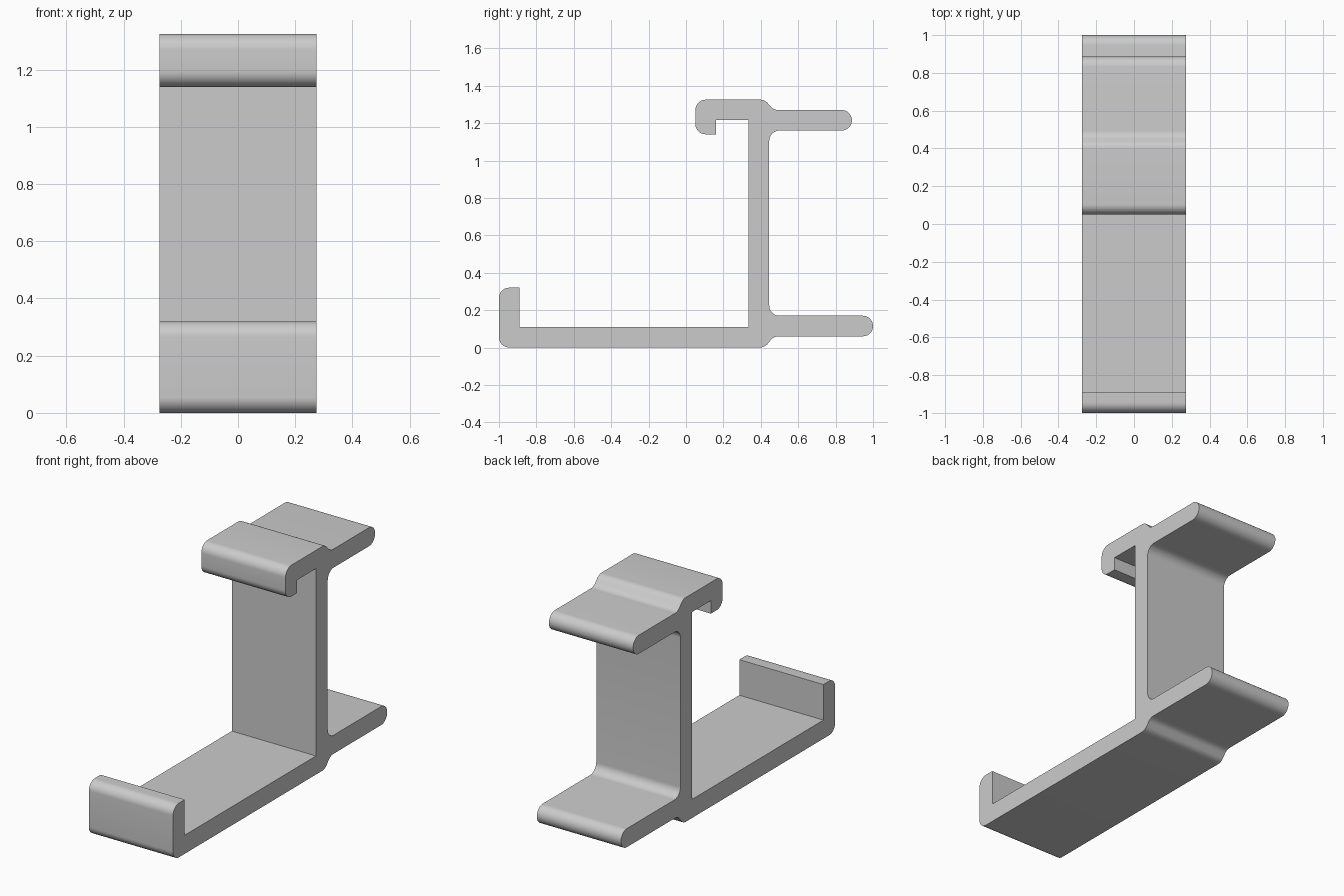
import bpy, bmesh
from math import tan
from mathutils import Vector

cube = bpy.data.objects.get("Cube")
if cube:
    bpy.data.objects.remove(cube, do_unlink=True)

HALF_WIDTH = 0.275
R = 0.055          # common edge radius
STEPS = 10         # segments per rounded corner


def fillet(corners):
    """Turn (y, z, radius) corners into a smooth closed outline."""
    outline = []
    for i, (y, z, r) in enumerate(corners):
        p = Vector((y, z))
        if r == 0:
            outline.append(p)
            continue
        a = (Vector(corners[i - 1][:2]) - p).normalized()
        b = (Vector(corners[(i + 1) % len(corners)][:2]) - p).normalized()
        half = a.angle(b) / 2
        start, end = p + a * r / tan(half), p + b * r / tan(half)
        centre = p + (a + b).normalized() * (r * r + (r / tan(half)) ** 2) ** 0.5
        for k in range(STEPS + 1):
            t = k / STEPS
            u, v = start - centre, end - centre
            turn = u.angle_signed(v) * t
            outline.append(centre + Vector((u.x, u.y)) @ rotation(turn))
    clean = []
    for p in outline:
        if not clean or (p - clean[-1]).length > 1e-4:
            clean.append(p)
    return clean


def rotation(angle):
    from mathutils import Matrix
    return Matrix.Rotation(angle, 2)


# Side profile, counter-clockwise from the bottom front edge
profile = [
    (-1.0, 0.0, R), (0.42, 0.0, R), (0.47, 0.06, R),            # base underside, step
    (1.0, 0.06, R), (1.0, 0.17, R), (0.445, 0.17, R),           # lower rear tab
    (0.445, 1.16, R), (0.887, 1.16, R), (0.887, 1.27, R),       # post, upper rear tab
    (0.47, 1.27, R), (0.42, 1.325, R),                          # step to hook top
    (0.05, 1.325, R), (0.05, 1.14, R), (0.16, 1.14, 0),         # hook
    (0.16, 1.217, 0), (0.335, 1.217, 0), (0.335, 0.11, 0),      # inside of the channel
    (-0.89, 0.11, 0), (-0.89, 0.32, 0), (-1.0, 0.32, R),        # front lip
]

grey = bpy.data.materials.new("plain grey")
grey.use_nodes = True
colour = (0.6, 0.6, 0.6, 1)
grey.diffuse_color = colour
grey.node_tree.nodes["Principled BSDF"].inputs["Base Color"].default_value = colour

# Extrude the profile across the width
bm = bmesh.new()
face = bm.faces.new([bm.verts.new((-HALF_WIDTH, p.x, p.y)) for p in fillet(profile)])
side = bmesh.ops.extrude_face_region(bm, geom=[face], use_keep_orig=True)["geom"]
verts = [g for g in side if isinstance(g, bmesh.types.BMVert)]
bmesh.ops.translate(bm, verts=verts, vec=(2 * HALF_WIDTH, 0, 0))
bmesh.ops.recalc_face_normals(bm, faces=bm.faces)

mesh = bpy.data.meshes.new("double_hook_bracket")
bm.to_mesh(mesh)
bm.free()
mesh.materials.append(grey)
bracket = bpy.data.objects.new("double_hook_bracket", mesh)
bpy.context.collection.objects.link(bracket)

bpy.ops.object.select_all(action="DESELECT")
bracket.select_set(True)
bpy.context.view_layer.objects.active = bracket
bpy.ops.object.shade_smooth_by_angle(angle=0.6)
